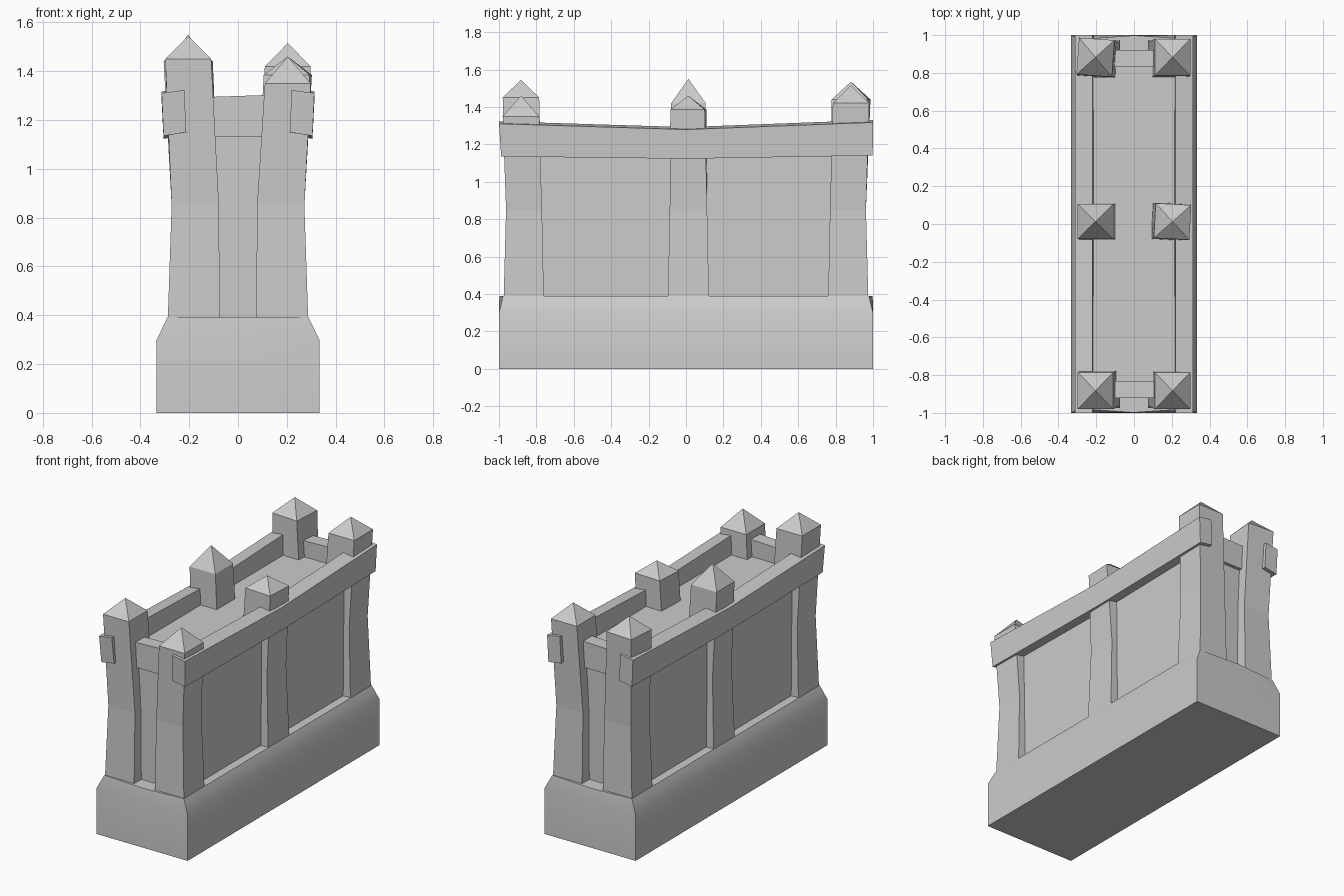
import bpy, bmesh, math

if "Cube" in bpy.data.objects:
    bpy.data.objects.remove(bpy.data.objects["Cube"])


def loft(name, rings, apex=None, smooth=False):
    """Skin a stack of equal-length rings, closing the end flat or to a point."""
    bm = bmesh.new()
    loops = [[bm.verts.new(p) for p in r] for r in rings]
    n = len(loops[0])
    for a, b in zip(loops, loops[1:]):
        for i in range(n):
            j = (i + 1) % n
            bm.faces.new((a[i], a[j], b[j], b[i]))
    bm.faces.new(loops[0][::-1])
    if apex:
        tip = bm.verts.new(apex)
        for i in range(n):
            bm.faces.new((loops[-1][i], loops[-1][(i + 1) % n], tip))
    else:
        bm.faces.new(loops[-1])
    bmesh.ops.recalc_face_normals(bm, faces=bm.faces)
    me = bpy.data.meshes.new(name)
    bm.to_mesh(me)
    bm.free()
    ob = bpy.data.objects.new(name, me)
    bpy.context.collection.objects.link(ob)
    if smooth:
        me.shade_smooth()
        me.set_sharp_from_angle(angle=math.radians(30))
    return ob


def rect(x0, x1, y0, y1, z):
    return [(x0, y0, z), (x1, y0, z), (x1, y1, z), (x0, y1, z)]


# Plinth with sloped shoulders, ends bulging slightly at the middle
def plinth_ring(x, y, z, mid):
    return [(-x, -y, z), (0, -mid, z), (x, -y, z), (x, y, z), (0, mid, z), (-x, y, z)]


loft("plinth", [plinth_ring(0.333, 1, 0, 1), plinth_ring(0.333, 1, 0.3, 1),
                plinth_ring(0.29, 0.978, 0.39, 0.998)], smooth=True)

# Recessed wall block, its top is the sunken deck
loft("wall_core", [rect(-0.235, 0.235, -0.9, 0.9, 0.37),
                   rect(-0.23, 0.23, -0.9, 0.9, 1.19)])

# Pinched posts with pyramid caps: side, row, cap base height, tip height, twist
posts = [("front_left", -1, -1, 1.45, 1.545, 0), ("front_right", 1, -1, 1.35, 1.46, 0),
         ("middle_left", -1, 0, 1.42, 1.55, 0), ("middle_right", 1, 0, 1.385, 1.46, -3),
         ("back_left", -1, 1, 1.44, 1.535, -4), ("back_right", 1, 1, 1.42, 1.515, 0)]
for name, sx, row, zc, zt, twist in posts:
    rings = []
    for z, xi, xo, yi, yo, ym in ((0.37, 0.075, 0.288, 0.76, 0.975, 0.11),
                                  (0.85, 0.078, 0.272, 0.77, 0.962, 0.1),
                                  (zc, 0.11, 0.298, 0.785, 0.98, 0.092)):
        x0, x1 = sorted((sx * xi, sx * xo))
        y0, y1 = sorted((row * yi, row * yo)) if row else (0.013 - ym, 0.013 + ym)
        rings.append(rect(x0, x1, y0, y1, z))
    top = rings[-1]
    cx = sum(p[0] for p in top) / 4
    cy = sum(p[1] for p in top) / 4
    c, s = math.cos(math.radians(twist)), math.sin(math.radians(twist))
    rings[-1] = [(cx + (x - cx) * c - (y - cy) * s, cy + (x - cx) * s + (y - cy) * c, z)
                 for x, y, z in top]
    loft(name + "_post", rings, apex=(cx, cy, zt))

# Long side rails, sagging in the middle and leaning a little
for name, sx in (("left", -1), ("right", 1)):
    rings = []
    for y, yb, zb, zt in ((-1, -0.988, 1.14, 1.315), (0, 0, 1.128, 1.284), (1, 0.998, 1.145, 1.322)):
        rings.append([(sx * 0.212, yb, zb + 0.01), (sx * 0.305, yb, zb - 0.005),
                      (sx * 0.313, y, zt - 0.005), (sx * 0.22, y, zt + 0.008)])
    loft(name + "_rail", rings)

# Short rails joining the end posts
for name, sy in (("front", -1), ("back", 1)):
    y0, y1 = sorted((sy * 0.83, sy * 0.922))
    rings = [[(x, y0, 1.13), (x, y1, 1.13), (x, y1, zt), (x, y0, zt)]
             for x, zt in ((-0.16, 1.293), (0.16, 1.304))]
    loft(name + "_end_rail", rings)
